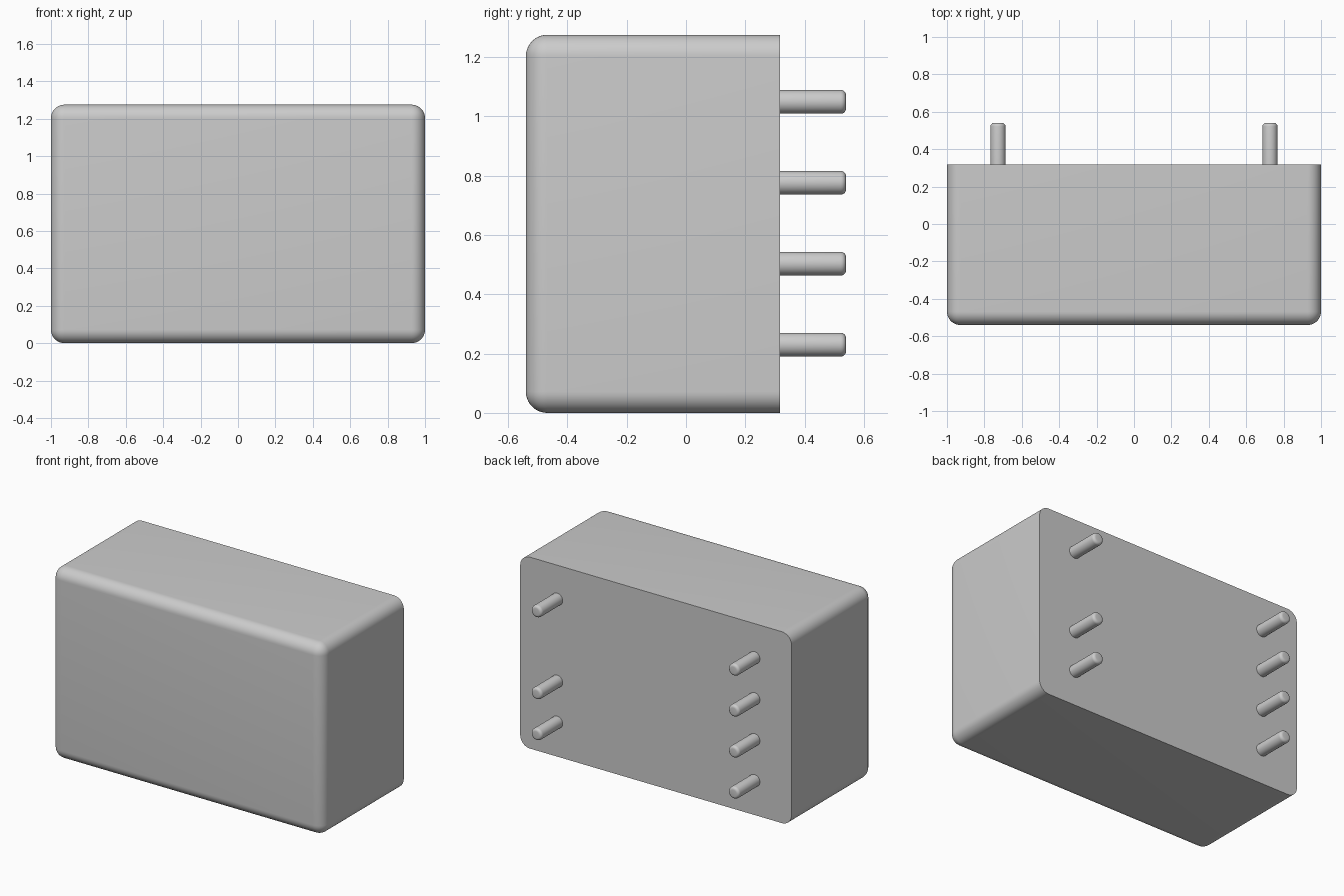
import bpy, bmesh, math
from mathutils import Matrix

if "Cube" in bpy.data.objects:
    bpy.data.objects.remove(bpy.data.objects["Cube"])

BACK, FRONT, HEIGHT = 0.317, -0.54, 1.275


def finish(bm, name):
    bmesh.ops.recalc_face_normals(bm, faces=bm.faces[:])
    mesh = bpy.data.meshes.new(name)
    bm.to_mesh(mesh)
    bm.free()
    obj = bpy.data.objects.new(name, mesh)
    bpy.context.collection.objects.link(obj)
    bpy.ops.object.select_all(action='DESELECT')
    bpy.context.view_layer.objects.active = obj
    obj.select_set(True)
    bpy.ops.object.shade_smooth_by_angle(angle=math.radians(30))
    return obj


# Housing: block with every edge rounded except the rim of the flat back
bm = bmesh.new()
depth = BACK - FRONT
bmesh.ops.create_cube(bm, size=1, matrix=Matrix.Translation((0, (BACK + FRONT) / 2, HEIGHT / 2))
                      @ Matrix.Diagonal((2, depth, HEIGHT, 1)))
edges = [e for e in bm.edges if not all(v.co.y > BACK - 0.001 for v in e.verts)]
bmesh.ops.bevel(bm, geom=edges, offset=0.072, offset_type='OFFSET', segments=10,
                profile=0.5, affect='EDGES', clamp_overlap=True)
finish(bm, "housing")


# Contact pins: round rods with softened tips, set slightly into the back
def pin(name, x, z, radius=0.04, tip=0.54, root=BACK - 0.005):
    bm = bmesh.new()
    length = tip - root
    bmesh.ops.create_cone(bm, cap_ends=True, segments=32, radius1=radius, radius2=radius, depth=length,
                          matrix=Matrix.Translation((x, root + length / 2, z))
                          @ Matrix.Rotation(math.radians(-90), 4, 'X'))
    rim = [e for e in bm.edges if all(v.co.y > tip - 0.001 for v in e.verts)]
    bmesh.ops.bevel(bm, geom=rim, offset=0.018, segments=5, profile=0.5, affect='EDGES')
    finish(bm, name)


for side, x, rows in (("left", -0.727, (0, 1, 2, 3)), ("right", 0.727, (0, 1, 3))):
    for row in rows:
        pin(f"{side}_pin_{row + 1}", x, 0.23 + 0.273 * row)
